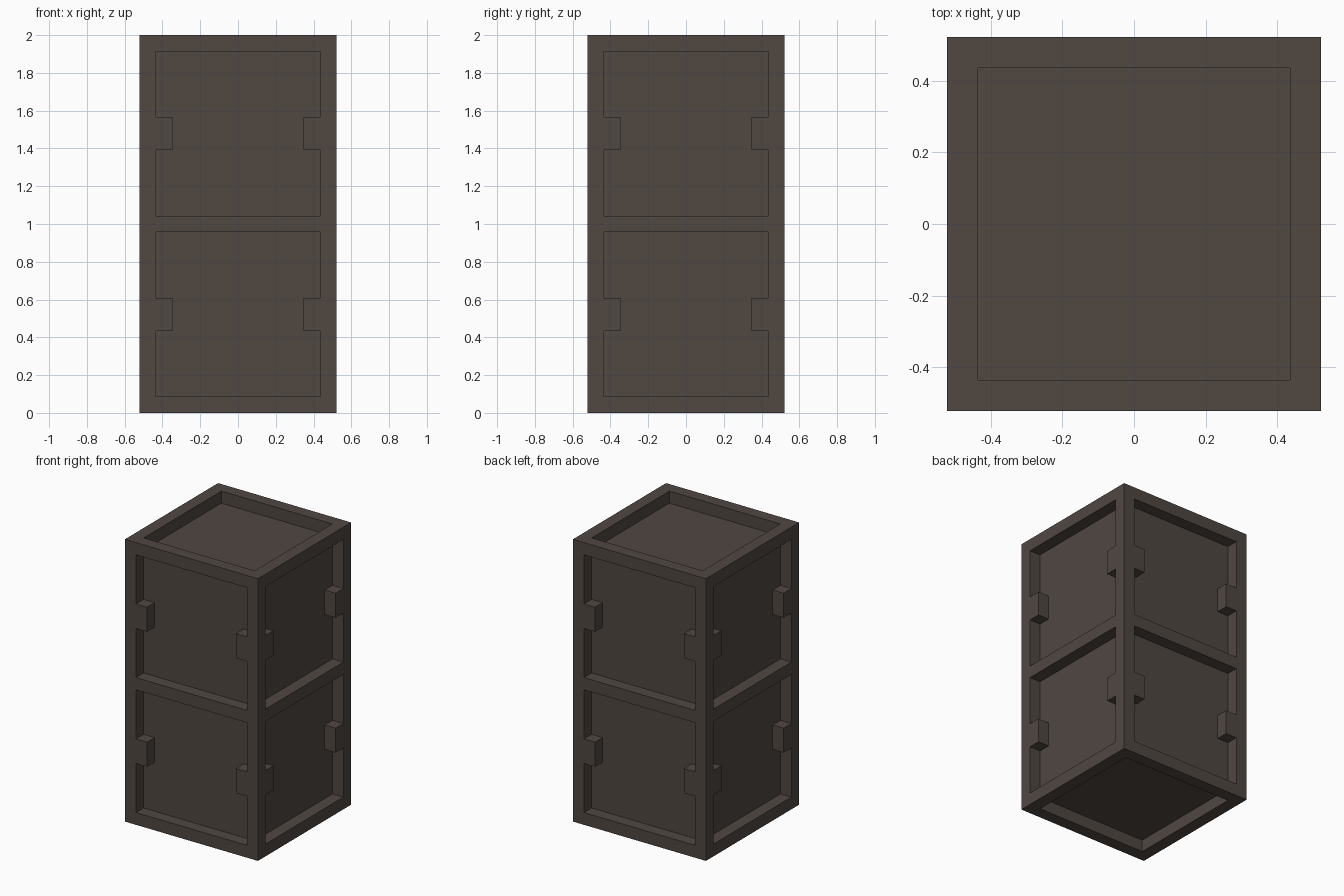
import bpy
import bmesh
from math import pi
from mathutils import Matrix, Vector

U = 2 / 23            # frame bar thickness, the module for every size
HALF = 6 * U          # half width of the tower
OPEN = 5 * U          # half width of each opening
DEPTH = 0.985 * U     # recess depth, just short of the bar thickness
CENTRES = (6 * U, 17 * U)

old = bpy.data.objects.get("Cube")
if old:
    bpy.data.objects.remove(old, do_unlink=True)

brown = bpy.data.materials.new("dark brown")
brown.use_nodes = True
colour = (0.079, 0.063, 0.053, 1)
brown.diffuse_color = colour
brown.node_tree.nodes["Principled BSDF"].inputs["Base Color"].default_value = colour


def add_box(bm, lo, hi):
    lo, hi = Vector(lo), Vector(hi)
    size = Matrix.Diagonal((*(hi - lo), 1))
    bmesh.ops.create_cube(bm, size=1, matrix=Matrix.Translation((lo + hi) / 2) @ size)


def add_prism(bm, outline, y0, y1, matrix):
    """Extrude an (x, z) outline from y0 to y1."""
    face = bm.faces.new([bm.verts.new((x, y0, z)) for x, z in outline])
    grown = bmesh.ops.extrude_face_region(bm, geom=[face])["geom"]
    verts = [v for v in grown if isinstance(v, bmesh.types.BMVert)]
    bmesh.ops.translate(bm, verts=verts, vec=(0, y1 - y0, 0))
    bmesh.ops.transform(bm, verts=verts + list(face.verts), matrix=matrix)


def finish(bm, name):
    bmesh.ops.recalc_face_normals(bm, faces=bm.faces)
    mesh = bpy.data.meshes.new(name)
    bm.to_mesh(mesh)
    bm.free()
    mesh.materials.append(brown)
    obj = bpy.data.objects.new(name, mesh)
    bpy.context.scene.collection.objects.link(obj)
    return obj


# Solid tower of two stacked crates
bm = bmesh.new()
add_box(bm, (-HALF, -HALF, 0), (HALF, HALF, 23 * U))
tower = finish(bm, "crate_tower")

# Side recesses: square openings notched so that a corner bracket is left each side
quarter = [(OPEN, -OPEN), (OPEN, -U), (4 * U, -U)]
right = quarter + [(x, -z) for x, z in reversed(quarter)]
outline = right + [(-x, z) for x, z in reversed(right)]

bm = bmesh.new()
for centre in CENTRES:
    for side in range(4):
        place = Matrix.Translation((0, 0, centre)) @ Matrix.Rotation(side * pi / 2, 4, "Z")
        add_prism(bm, outline, -HALF - U, -HALF + DEPTH, place)

# Plain square recesses in the top and the underside
add_box(bm, (-OPEN, -OPEN, 23 * U - DEPTH), (OPEN, OPEN, 24 * U))
add_box(bm, (-OPEN, -OPEN, -U), (OPEN, OPEN, DEPTH))
cutter = finish(bm, "recess_cutter")
cutter.hide_render = True

# Cut the recesses, then drop the cutter
cut = tower.modifiers.new("recesses", "BOOLEAN")
cut.operation = "DIFFERENCE"
cut.solver = "EXACT"
cut.object = cutter
bpy.context.view_layer.update()
bpy.context.view_layer.objects.active = tower
tower.select_set(True)
bpy.ops.object.modifier_apply(modifier=cut.name)
bpy.data.objects.remove(cutter, do_unlink=True)
